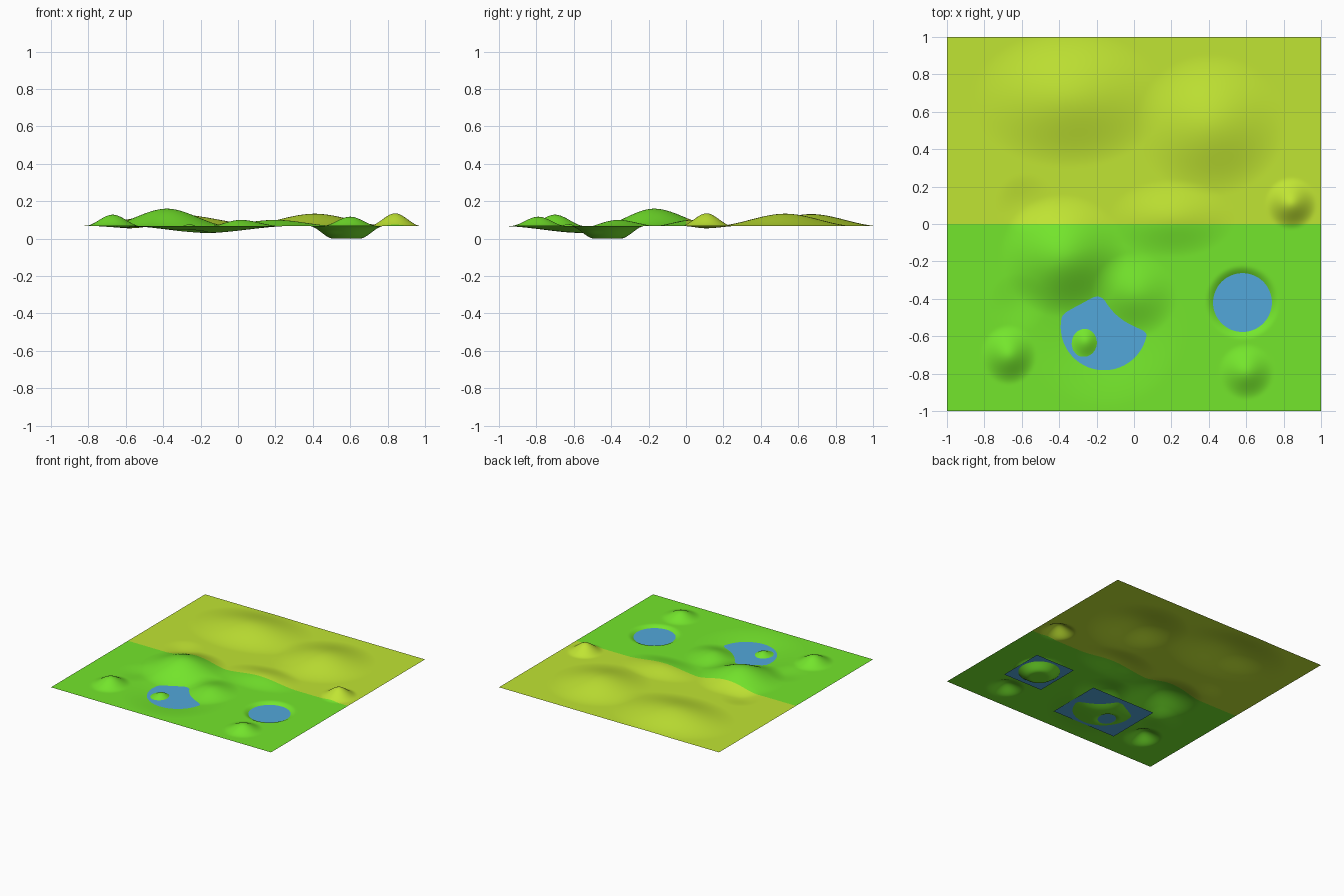
import bpy, bmesh, math

if "Cube" in bpy.data.objects:
    bpy.data.objects.remove(bpy.data.objects["Cube"])

BASE = 0.067      # flat ground level
WATER = 0.05      # water level


def material(name, rgb):
    m = bpy.data.materials.new(name)
    m.diffuse_color = (*rgb, 1)
    m.use_nodes = True
    m.node_tree.nodes["Principled BSDF"].inputs["Base Color"].default_value = m.diffuse_color
    return m


green = material("grass green", (0.175, 0.79, 0.025))
yellow = material("dry grass yellow", (0.53, 0.78, 0.033))
blue = material("water blue", (0.085, 0.39, 0.70))

# Soft bumps and hollows: x, y, radius x, radius y, height
BUMPS = [
    (-0.38, -0.17, 0.34, 0.33, 0.093),    # main green hill
    (0.00, -0.38, 0.23, 0.23, 0.048),     # middle knoll
    (0.20, 0.03, 0.34, 0.21, 0.033),      # border knoll
    (-0.67, -0.70, 0.15, 0.16, 0.061),    # small hills
    (0.60, -0.79, 0.15, 0.15, 0.050),
    (0.84, 0.11, 0.14, 0.14, 0.068),
    (-0.35, 0.67, 0.52, 0.37, 0.064),     # broad yellow hills
    (0.41, 0.53, 0.40, 0.38, 0.066),
    (-0.58, 0.11, 0.16, 0.16, -0.012),    # shallow dips
    (-0.62, -0.42, 0.16, 0.16, -0.008),
    (-0.16, -0.55, 0.44, 0.44, -0.037),   # lake bed
    (-0.255, -0.625, 0.10, 0.11, 0.040),  # island
]


def smooth(t):
    t = max(0.0, min(1.0, t))
    return t * t * (3 - 2 * t)


def height(x, y):
    z = BASE
    for cx, cy, rx, ry, h in BUMPS:
        z += h * smooth(1 - math.hypot((x - cx) / rx, (y - cy) / ry))
    # round pond with a flat floor
    r = math.hypot(x - 0.58, y + 0.42)
    return max(0.0, z - BASE * smooth((0.20 - r) / 0.13))


def sheet(name, x0, x1, y0, y1, nx, ny, mat, func):
    bm = bmesh.new()
    rows = []
    for j in range(ny + 1):
        y = y0 + (y1 - y0) * j / ny
        row = []
        for i in range(nx + 1):
            x = x0 + (x1 - x0) * i / nx
            row.append(bm.verts.new((x, y, func(x, y))))
        rows.append(row)
    for a, b in zip(rows, rows[1:]):
        for i in range(nx):
            f = bm.faces.new((a[i], a[i + 1], b[i + 1], b[i]))
            f.smooth = True
    mesh = bpy.data.meshes.new(name)
    bm.to_mesh(mesh)
    bm.free()
    mesh.materials.append(mat)
    ob = bpy.data.objects.new(name, mesh)
    bpy.context.collection.objects.link(ob)
    return ob


# Ground halves meeting at y = 0
sheet("green_field", -1, 1, -1, 0, 200, 100, green, height)
sheet("yellow_field", -1, 1, 0, 1, 200, 100, yellow, height)

# Flat water sheets, cut visually by the ground
level = lambda x, y: WATER
sheet("lake_water", -0.475, 0.115, -0.805, -0.34, 1, 1, blue, level)
sheet("pond_water", 0.395, 0.757, -0.62, -0.235, 1, 1, blue, level)
